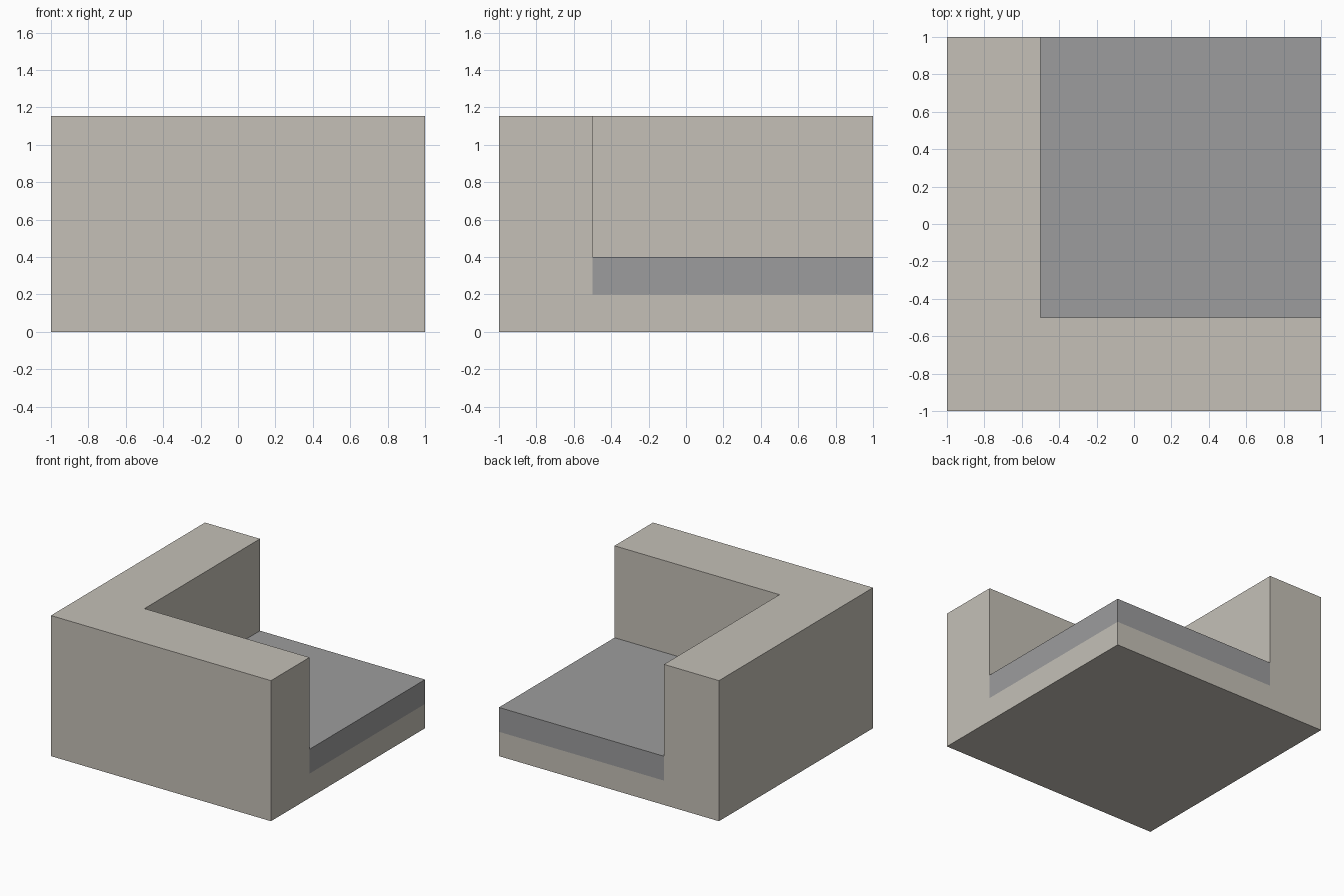
import bpy
import bmesh

if "Cube" in bpy.data.objects:
    bpy.data.objects.remove(bpy.data.objects["Cube"])

HEIGHT = 1.155
INNER = -0.5      # inner face of both walls
BASE_TOP = 0.2
SEAT_TOP = 0.4


def material(name, rgb):
    mat = bpy.data.materials.new(name)
    mat.diffuse_color = (*rgb, 1.0)
    mat.use_nodes = True
    mat.node_tree.nodes["Principled BSDF"].inputs["Base Color"].default_value = mat.diffuse_color
    return mat


def prism(name, outline, z0, z1, mat):
    """Extrude a flat outline from z0 up to z1."""
    bm = bmesh.new()
    face = bm.faces.new([bm.verts.new((x, y, z0)) for x, y in outline])
    ext = bmesh.ops.extrude_face_region(bm, geom=[face])
    top = [v for v in ext["geom"] if isinstance(v, bmesh.types.BMVert)]
    bmesh.ops.translate(bm, verts=top, vec=(0, 0, z1 - z0))
    bmesh.ops.recalc_face_normals(bm, faces=bm.faces)
    mesh = bpy.data.meshes.new(name)
    bm.to_mesh(mesh)
    bm.free()
    mesh.materials.append(mat)
    obj = bpy.data.objects.new(name, mesh)
    bpy.context.collection.objects.link(obj)
    return obj


beige = material("warm_beige", (0.555, 0.527, 0.474))
grey = material("mid_grey", (0.335, 0.335, 0.338))

corner_outline = [(-1, -1), (1, -1), (1, INNER), (INNER, INNER), (INNER, 1), (-1, 1)]
seat_outline = [(INNER, INNER), (1, INNER), (1, 1), (INNER, 1)]

# L-shaped back and arm
prism("corner_backrest", corner_outline, 0, HEIGHT, beige)
# Plinth under the seat
prism("seat_base", seat_outline, 0, BASE_TOP, beige)
# Grey seat slab
prism("seat", seat_outline, BASE_TOP, SEAT_TOP, grey)
